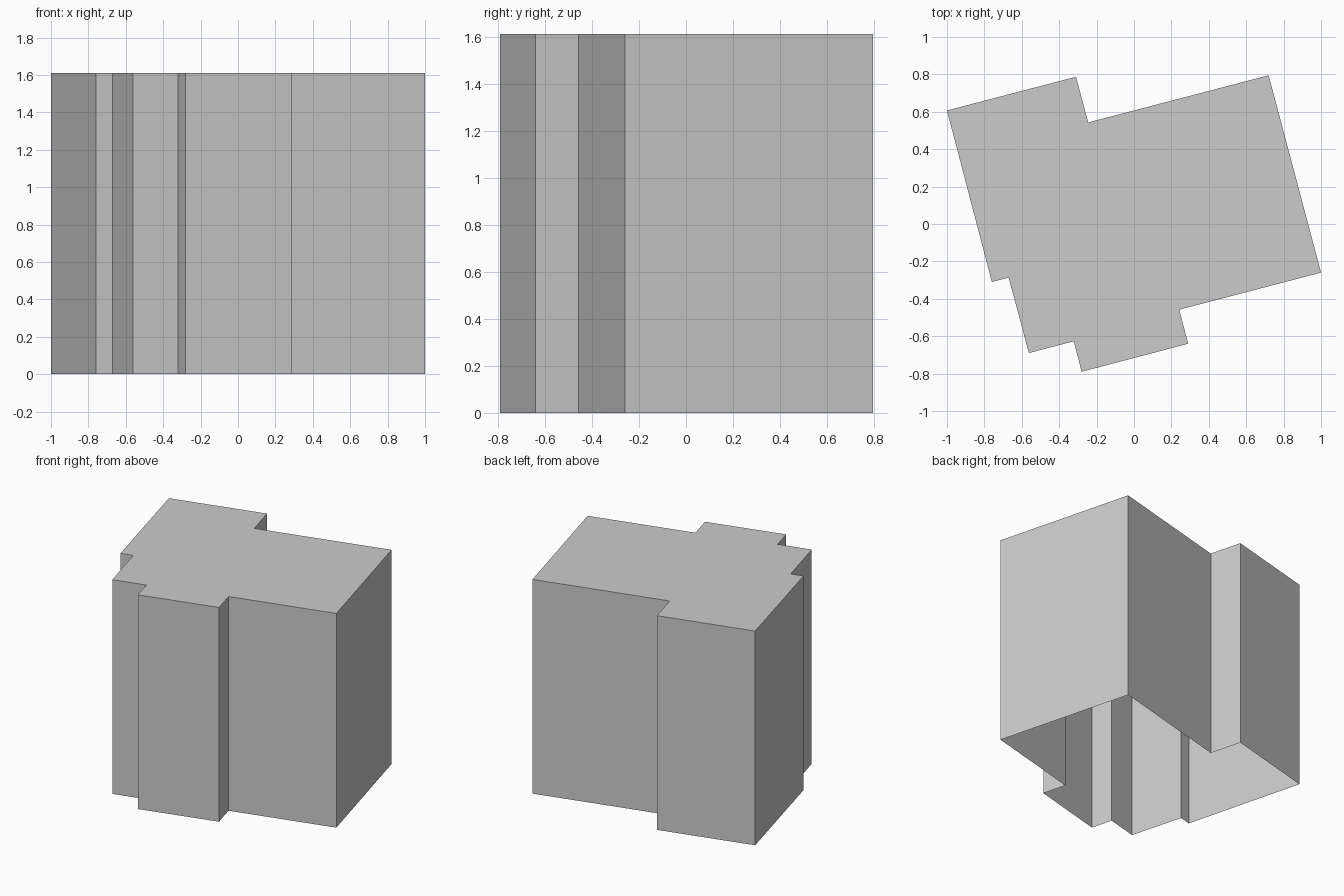
import bpy
import bmesh

cube = bpy.data.objects.get("Cube")
if cube:
    bpy.data.objects.remove(cube, do_unlink=True)

HEIGHT = 1.61

# Stepped footprint, counter-clockwise from the west corner
FOOTPRINT = [
    (-1.0, 0.607), (-0.76, -0.31), (-0.67, -0.287), (-0.562, -0.69),
    (-0.322, -0.627), (-0.28, -0.79), (0.29, -0.64), (0.242, -0.458),
    (1.0, -0.26), (0.72, 0.795), (-0.245, 0.543), (-0.31, 0.787),
]


def make_material(name, rgb):
    mat = bpy.data.materials.new(name)
    mat.use_nodes = True
    colour = (*rgb, 1.0)
    mat.diffuse_color = colour
    mat.node_tree.nodes["Principled BSDF"].inputs["Base Color"].default_value = colour
    return mat


# Building shell: walls and flat roof, open underneath
bm = bmesh.new()
base = [bm.verts.new((x, y, 0)) for x, y in FOOTPRINT]
top = [bm.verts.new((x, y, HEIGHT)) for x, y in FOOTPRINT]
for i in range(len(base)):
    j = (i + 1) % len(base)
    bm.faces.new((base[i], base[j], top[j], top[i]))
bm.faces.new(top)
bm.normal_update()

mesh = bpy.data.meshes.new("building_shell")
bm.to_mesh(mesh)
bm.free()
mesh.materials.append(make_material("light grey", (0.6, 0.6, 0.6)))
building = bpy.data.objects.new("building_shell", mesh)
bpy.context.collection.objects.link(building)
